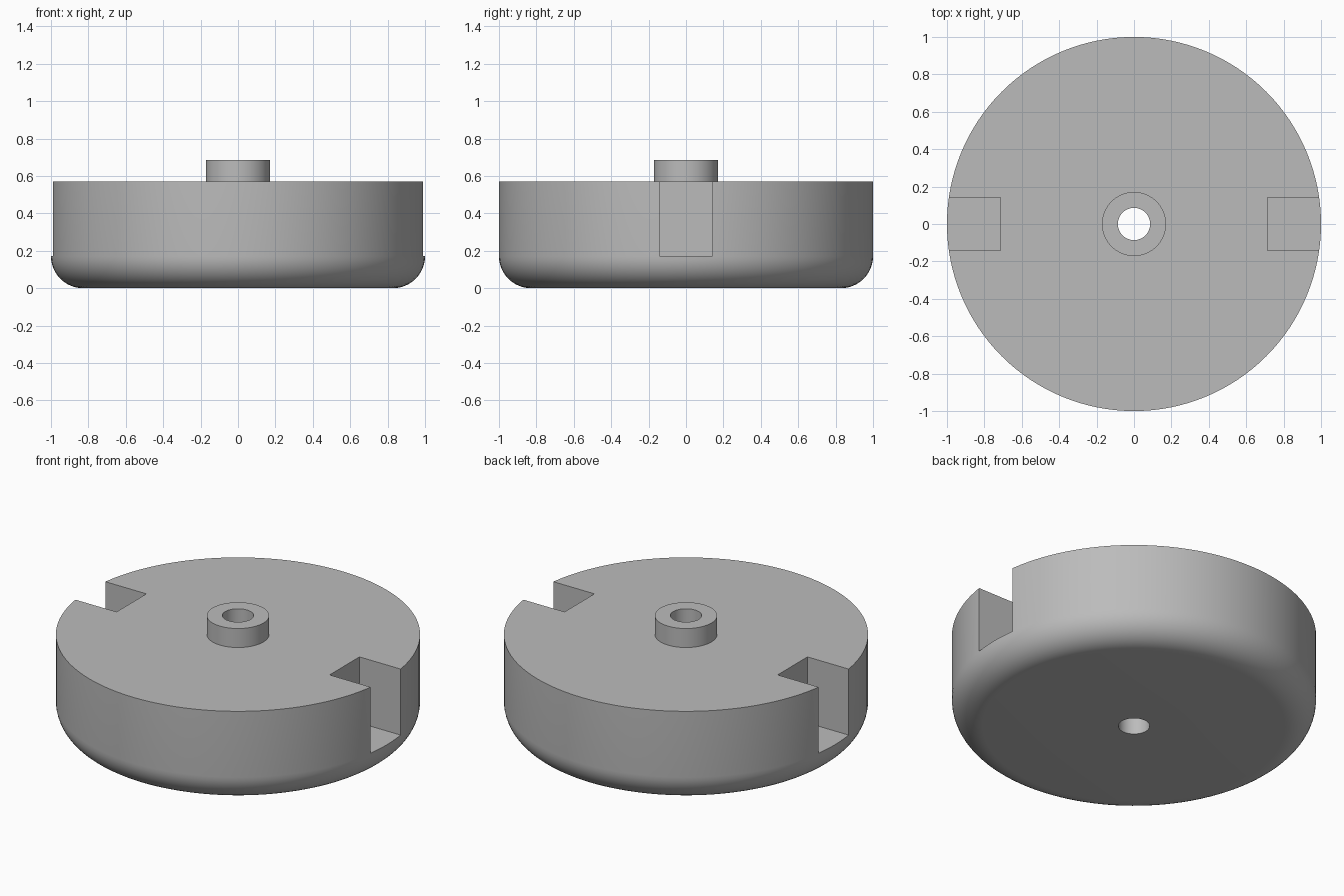
import bpy, bmesh
from math import sin, cos, pi, radians
from mathutils import Matrix, Vector

cube = bpy.data.objects.get("Cube")
if cube:
    bpy.data.objects.remove(cube)

SEGMENTS = 128
BODY_R, BODY_TOP, FILLET = 1.0, 0.571, 0.171
BOSS_R, BOSS_TOP, BORE_R = 0.171, 0.686, 0.086
SLOT_HALF, SLOT_INNER, SLOT_FLOOR = 0.143, 0.714, 0.171

grey = bpy.data.materials.new("plain grey")
grey.use_nodes = True
colour = (0.5, 0.5, 0.5, 1)
grey.diffuse_color = colour
grey.node_tree.nodes["Principled BSDF"].inputs["Base Color"].default_value = colour


def finish(name, bm):
    bmesh.ops.recalc_face_normals(bm, faces=bm.faces)
    mesh = bpy.data.meshes.new(name)
    bm.to_mesh(mesh)
    bm.free()
    mesh.materials.append(grey)
    obj = bpy.data.objects.new(name, mesh)
    bpy.context.collection.objects.link(obj)
    return obj


# Round body with rounded lower edge, raised boss and through bore
fillet = [(BODY_R - FILLET + FILLET * sin(a), FILLET - FILLET * cos(a))
          for a in (i * pi / 24 for i in range(13))]
profile = ([(BORE_R, 0)] + fillet +
           [(BODY_R, BODY_TOP), (BOSS_R, BODY_TOP), (BOSS_R, BOSS_TOP), (BORE_R, BOSS_TOP)])
bm = bmesh.new()
rings = [[bm.verts.new((r * cos(2 * pi * s / SEGMENTS), r * sin(2 * pi * s / SEGMENTS), z))
          for s in range(SEGMENTS)] for r, z in profile]
for ring, above in zip(rings, rings[1:] + rings[:1]):
    for s in range(SEGMENTS):
        t = (s + 1) % SEGMENTS
        bm.faces.new((ring[s], ring[t], above[t], above[s]))
body = finish("wheel_body", bm)

# Square slots cut into both sides of the rim
bm = bmesh.new()
for side in (-1, 1):
    size = Vector((0.5, 2 * SLOT_HALF, 0.6))
    centre = Vector((side * (SLOT_INNER + size.x / 2), 0, SLOT_FLOOR + size.z / 2))
    bmesh.ops.create_cube(bm, size=1, matrix=Matrix.Translation(centre) @ Matrix.Diagonal(size).to_4x4())
cutter = finish("slot_cutter", bm)
cutter.hide_render = True
cutter.hide_viewport = True

cut = body.modifiers.new("rim slots", "BOOLEAN")
cut.operation = "DIFFERENCE"
cut.solver = "EXACT"
cut.object = cutter

# Bake the cut, then smooth the curved faces and keep the edges crisp
bpy.ops.object.select_all(action="DESELECT")
body.select_set(True)
bpy.context.view_layer.objects.active = body
bpy.ops.object.modifier_apply(modifier=cut.name)
bpy.data.objects.remove(cutter)
bpy.ops.object.shade_smooth_by_angle(angle=radians(30))
